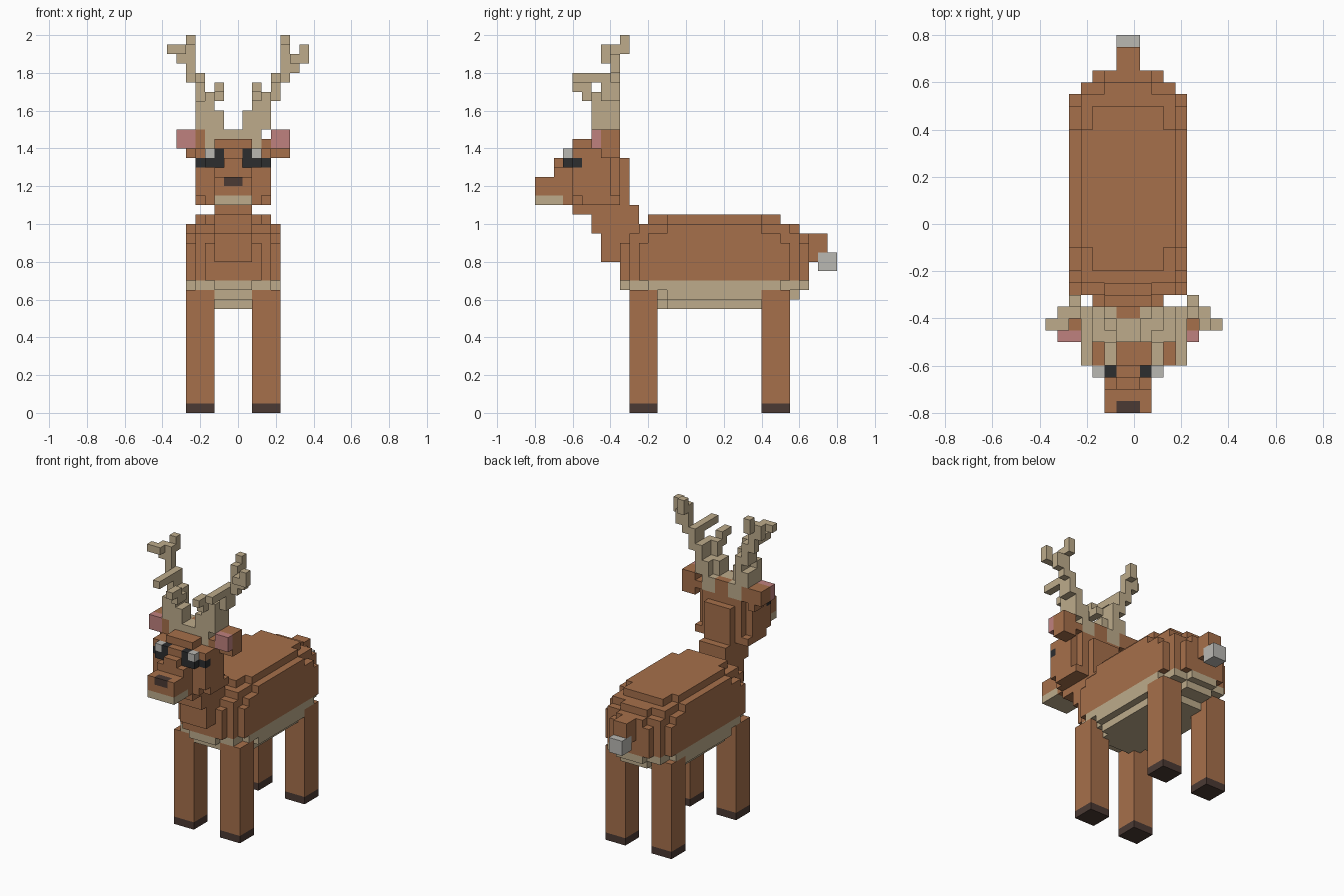
import bpy
import bmesh
from mathutils import Vector

CELL = 0.05          # edge length of one cube
SHIFT = -0.025       # the body's mirror plane sits half a cube off centre

old = bpy.data.objects.get("Cube")
if old:
    bpy.data.objects.remove(old, do_unlink=True)


def make_material(name, red, green, blue):
    mat = bpy.data.materials.new(name)
    mat.use_nodes = True
    mat.diffuse_color = (red, green, blue, 1)
    shader = mat.node_tree.nodes["Principled BSDF"]
    shader.inputs["Base Color"].default_value = (red, green, blue, 1)
    shader.inputs["Roughness"].default_value = 0.9
    return mat


brown = make_material("brown fur", 0.38, 0.16, 0.07)
tan = make_material("tan", 0.51, 0.41, 0.26)
pink = make_material("pink", 0.52, 0.22, 0.21)
black = make_material("eye black", 0.025, 0.026, 0.028)
dark = make_material("dark hoof", 0.07, 0.042, 0.034)
white = make_material("pale grey", 0.49, 0.48, 0.45)

cells = {}           # cube position -> (part name, material); later parts win


def block(part, mat, x, y, z):
    """Fill a box of cubes."""
    for i in range(*x):
        for j in range(*y):
            for k in range(*z):
                cells[i, j, k] = (part, mat)


def pair(part, mat, x, y, z):
    """Fill a box on the left and its mirror image on the right."""
    block("left_" + part, mat, x, y, z)
    block("right_" + part, mat, (-x[1], -x[0]), y, z)


def middle(part, mat, half, y, z):
    """Fill a box centred on the mirror plane."""
    block(part, mat, (-half, half), y, z)


# Body: stepped boxes of growing length, with a tan belly
BODY_Y, BODY_Z, BELLY_TOP = 3, 16, 14
for hx, hy, hz in [(5, 5, 4), (5, 7, 3), (5, 8, 2), (4, 5, 5), (3, 7, 5),
                   (4, 8, 4), (2, 9, 4), (4, 9, 3), (2, 10, 3), (3, 10, 2)]:
    length = (BODY_Y - hy, BODY_Y + hy)
    middle("body", brown, hx, y=length, z=(BELLY_TOP, BODY_Z + hz))
    middle("belly", tan, hx, y=length, z=(BODY_Z - hz, BELLY_TOP))

# Legs and hooves
for place, start in (("front", -6), ("back", 8)):
    span = (start, start + 3)
    pair(place + "_leg", brown, x=(2, 5), y=span, z=(1, 13))
    pair(place + "_hoof", dark, x=(2, 5), y=span, z=(0, 1))

# Tail
middle("tail", brown, 1, y=(12, 15), z=(17, 19))
middle("tail", brown, 1, y=(12, 14), z=(16, 17))
middle("tail_tip", white, 1, y=(14, 16), z=(15, 17))

# Neck
middle("neck", brown, 2, y=(-9, -5), z=(16, 19))
middle("neck", brown, 2, y=(-10, -5), z=(19, 22))
middle("neck", brown, 2, y=(-12, -5), z=(21, 22))

# Head
middle("head", brown, 4, y=(-12, -8), z=(23, 28))
middle("head", brown, 4, y=(-11, -7), z=(22, 23))
middle("head", brown, 3, y=(-12, -7), z=(22, 28))
middle("head", brown, 2, y=(-12, -6), z=(22, 27))
middle("head", brown, 2, y=(-12, -7), z=(27, 29))

# Muzzle
middle("muzzle", brown, 2, y=(-16, -12), z=(23, 25))
middle("muzzle", brown, 2, y=(-14, -12), z=(25, 27))
middle("muzzle", brown, 1, y=(-13, -12), z=(27, 28))
middle("chin", tan, 2, y=(-16, -13), z=(22, 23))
middle("muzzle", brown, 2, y=(-13, -12), z=(22, 23))
middle("nose", dark, 1, y=(-16, -15), z=(24, 25))

# Eyes
block_top = (27, 28)
middle("brow", brown, 1, y=(-14, -12), z=(26, 27))
for side in (1, 2):
    pair("muzzle_gap", brown, x=(1, 2), y=(-14, -13), z=(25, 26))
for x in ((1, 2), (-2, -1)):
    for i in range(*x):
        cells.pop((i, -14, 26), None)
pair("eye", black, x=(1, 3), y=(-13, -12), z=(26, 27))
pair("eye", black, x=(3, 4), y=(-12, -11), z=(26, 27))
pair("eye", black, x=(1, 2), y=(-13, -12), z=block_top)
pair("eye_glint", white, x=(2, 3), y=(-13, -12), z=block_top)

# Ears
pair("ear", brown, x=(4, 6), y=(-9, -7), z=(28, 30))
pair("ear", brown, x=(3, 4), y=(-10, -7), z=(28, 29))
pair("ear", brown, x=(4, 5), y=(-9, -7), z=(27, 28))
block("left_ear", brown, x=(5, 6), y=(-9, -7), z=(27, 28))
block("right_ear", brown, x=(-4, -3), y=(-10, -7), z=(29, 30))
pair("inner_ear", pink, x=(4, 6), y=(-10, -9), z=(28, 30))

# Antler base across the skull
middle("antler_base", tan, 3, y=(-10, -7), z=(28, 30))
middle("head", brown, 1, y=(-8, -7), z=(28, 30))
pair("antler", tan, x=(2, 4), y=(-10, -7), z=(30, 32))
pair("antler", tan, x=(2, 4), y=(-10, -9), z=(32, 33))
pair("antler", tan, x=(1, 2), y=(-10, -8), z=(30, 32))


def antler(x, y, z):
    """Antlers mirror about the model's centre, one cube off the body's."""
    block("left_antler", tan, x, y, z)
    block("right_antler", tan, (1 - x[1], 1 - x[0]), y, z)


# Antler branches
antler(x=(3, 4), y=(-10, -7), z=(32, 34))
antler(x=(2, 3), y=(-11, -9), z=(33, 34))
antler(x=(2, 3), y=(-12, -10), z=(34, 35))
antler(x=(4, 5), y=(-9, -7), z=(33, 35))
antler(x=(4, 5), y=(-12, -7), z=(35, 36))
antler(x=(5, 6), y=(-8, -7), z=(35, 39))
antler(x=(5, 6), y=(-7, -6), z=(38, 40))
block("left_antler", tan, x=(6, 7), y=(-8, -7), z=(36, 38))
block("left_antler", tan, x=(6, 8), y=(-9, -8), z=(37, 38))
block("left_antler", tan, x=(7, 8), y=(-9, -8), z=(38, 39))
block("right_antler", tan, x=(-6, -5), y=(-8, -7), z=(37, 39))
block("right_antler", tan, x=(-7, -5), y=(-9, -8), z=(38, 39))


def build_part(name):
    """Make one mesh from the exposed cube sides of a part."""
    mesh = bpy.data.meshes.new(name)
    bm = bmesh.new()
    corners = {}

    def vertex(p):
        key = tuple(round(c * 2) for c in p)
        if key not in corners:
            corners[key] = bm.verts.new(p * CELL + Vector((SHIFT, 0, 0)))
        return corners[key]

    for pos, (part, mat) in cells.items():
        if part != name:
            continue
        centre = Vector(pos) + Vector((0.5, 0.5, 0.5))
        for axis in range(3):
            for sign in (-1, 1):
                n = Vector((0, 0, 0))
                n[axis] = sign
                if tuple(int(a + b) for a, b in zip(pos, n)) in cells:
                    continue
                u = Vector((0, 0, 0))
                u[(axis + 1) % 3] = 0.5
                v = n.cross(u)
                mid = centre + n / 2
                loop = (mid - u - v, mid + u - v, mid + u + v, mid - u + v)
                bm.faces.new([vertex(p) for p in loop])
    bmesh.ops.dissolve_limit(bm, angle_limit=0.01, verts=bm.verts[:],
                             edges=bm.edges[:])
    bm.to_mesh(mesh)
    bm.free()
    mesh.materials.append(next(m for p, m in cells.values() if p == name))
    bpy.context.collection.objects.link(bpy.data.objects.new(name, mesh))


for part_name in sorted({part for part, mat in cells.values()}):
    build_part(part_name)
